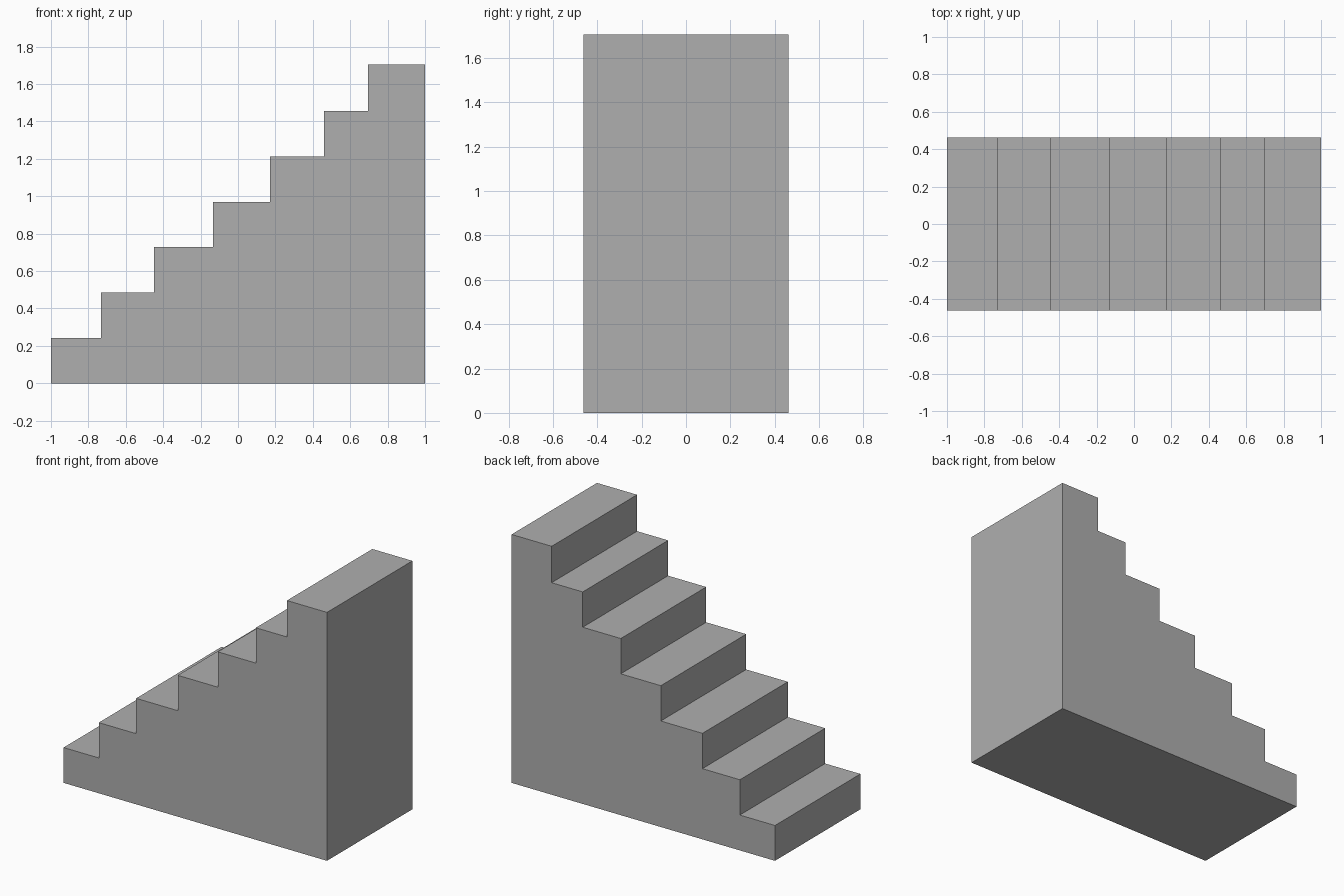
import bpy, bmesh

if "Cube" in bpy.data.objects:
    bpy.data.objects.remove(bpy.data.objects["Cube"])

HALF_WIDTH = 0.463
RISE = 0.2425
TOP = 1.705
# Riser positions along x, from the bottom step to the back wall
RISERS = [-1.0, -0.733, -0.449, -0.133, 0.171, 0.46, 0.696, 1.0]

# Stepped side profile: base corner, then a riser and a tread per step
profile = [(RISERS[-1], 0.0), (RISERS[0], 0.0)]
for i in range(7):
    z = TOP if i == 6 else RISE * (i + 1)
    profile += [(RISERS[i], z), (RISERS[i + 1], z)]

# Solid staircase: extrude the profile across the width
bm = bmesh.new()
side = bm.faces.new([bm.verts.new((x, -HALF_WIDTH, z)) for x, z in profile])
ext = bmesh.ops.extrude_face_region(bm, geom=[side], use_keep_orig=True)
far_verts = [g for g in ext["geom"] if isinstance(g, bmesh.types.BMVert)]
bmesh.ops.translate(bm, verts=far_verts, vec=(0, 2 * HALF_WIDTH, 0))
bmesh.ops.recalc_face_normals(bm, faces=bm.faces)

mesh = bpy.data.meshes.new("staircase")
bm.to_mesh(mesh)
bm.free()
bpy.context.collection.objects.link(bpy.data.objects.new("staircase", mesh))

# Darker grey stone
stone = bpy.data.materials.new("dark_grey")
stone.diffuse_color = (0.43, 0.43, 0.43, 1.0)
stone.use_nodes = True
stone.node_tree.nodes["Principled BSDF"].inputs["Base Color"].default_value = stone.diffuse_color
mesh.materials.append(stone)
